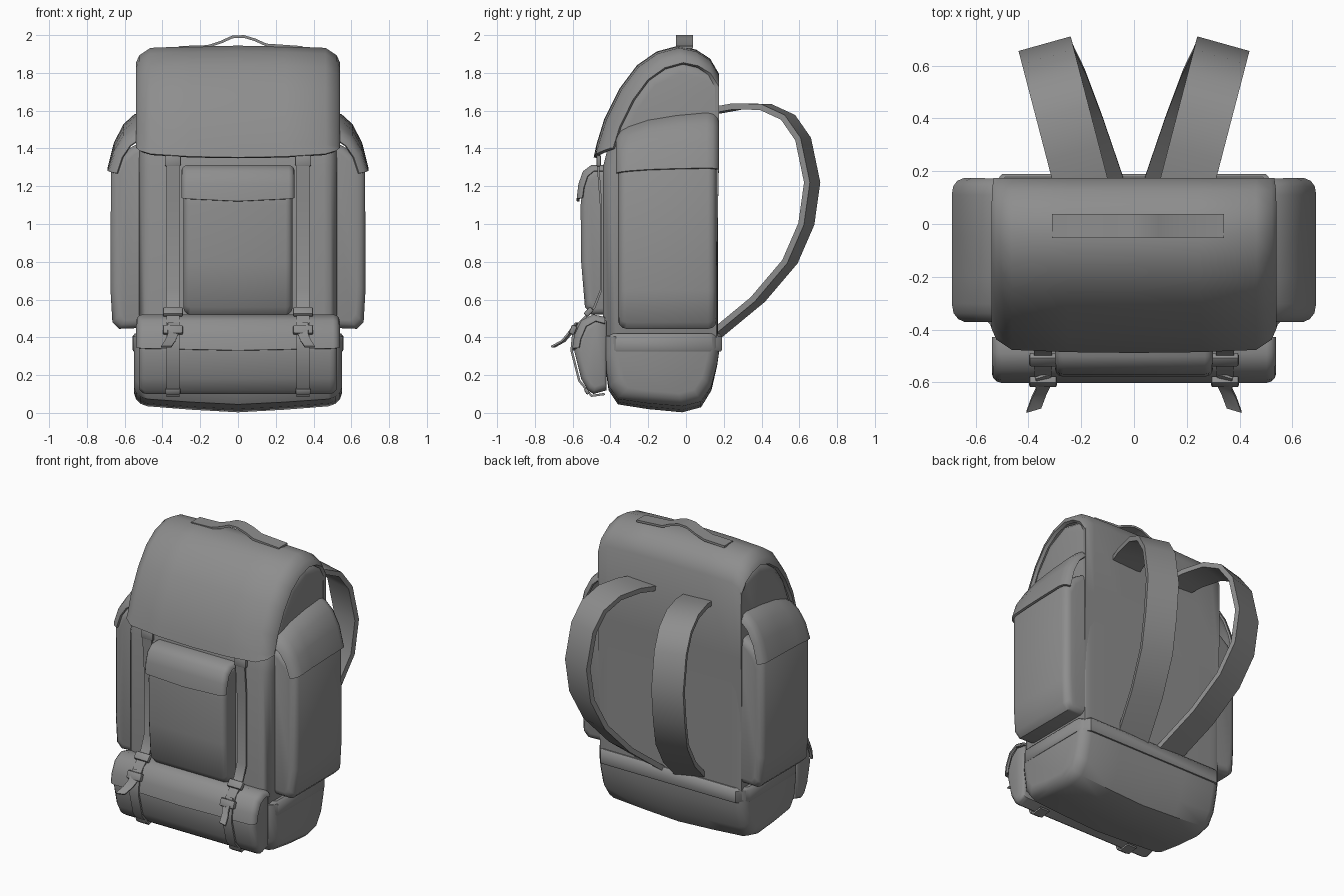
import bpy, bmesh, math
from mathutils import Vector

if "Cube" in bpy.data.objects:
    bpy.data.objects.remove(bpy.data.objects["Cube"])

# Dark grey canvas
canvas = bpy.data.materials.new("dark_canvas")
canvas.diffuse_color = (.27, .27, .27, 1)
canvas.use_nodes = True
canvas.node_tree.nodes["Principled BSDF"].inputs["Base Color"].default_value = canvas.diffuse_color


def finish(name, bm, thick=0.0):
    bmesh.ops.recalc_face_normals(bm, faces=bm.faces[:])
    me = bpy.data.meshes.new(name)
    bm.to_mesh(me)
    bm.free()
    me.materials.append(canvas)
    ob = bpy.data.objects.new(name, me)
    bpy.context.collection.objects.link(ob)
    bpy.ops.object.select_all(action='DESELECT')
    ob.select_set(True)
    bpy.context.view_layer.objects.active = ob
    if thick:
        m = ob.modifiers.new("thickness", 'SOLIDIFY')
        m.thickness, m.offset = thick, 0
        bpy.ops.object.modifier_apply(modifier=m.name)
    bpy.ops.object.shade_smooth_by_angle(angle=math.radians(42))
    return ob


def rounded(t0, t1, r, bulge=0.0):
    """Stations (position, inset) with quarter-round ends."""
    q = [(0, r), (.134 * r, .5 * r), (.5 * r, .134 * r), (r, 0)]
    return [(t0 + d, i) for d, i in q] + [((t0 + t1) / 2, -bulge)] + [(t1 - d, i) for d, i in q[::-1]]


def mirrored(half):
    """Stations for the negative side plus their mirror image."""
    return half + [(-t, i) for t, i in half[::-1] if t]


def loft(name, prof, stations, axis='X', centre=None, closed=True, thick=0.0, sag=0.0, side=1):
    """Sweep a 2D profile along an axis, shrinking it by each station's inset (one value or two)."""
    lo = [min(p[k] for p in prof) for k in (0, 1)]
    hi = [max(p[k] for p in prof) for k in (0, 1)]
    c = centre or [(lo[k] + hi[k]) / 2 for k in (0, 1)]
    ext = [max(hi[k] - c[k], c[k] - lo[k]) for k in (0, 1)]
    tm, th = (stations[0][0] + stations[-1][0]) / 2, (stations[-1][0] - stations[0][0]) / 2
    bm = bmesh.new()
    rings = []
    for t, inset in stations:
        ins = inset if isinstance(inset, tuple) else (inset, inset)
        ring = []
        for j, p in enumerate(prof):
            a, b = [c[k] + (p[k] - c[k]) * (1 - ins[k] / ext[k]) for k in (0, 1)]
            if j == len(prof) - 1 and sag:
                b += sag * ((t - tm) / th) ** 2 + .5 * max(ins[0], 0)
            co = {'X': (t, a, b), 'Y': (side * a, t, b), 'Z': (a, b, t)}[axis]
            ring.append(bm.verts.new(co))
        rings.append(ring)
    n = len(prof)
    for r0, r1 in zip(rings, rings[1:]):
        for j in range(n if closed else n - 1):
            k = (j + 1) % n
            bm.faces.new((r0[j], r0[k], r1[k], r1[j]))
    if closed:
        bm.faces.new(rings[0])
        bm.faces.new(rings[-1])
    return finish(name, bm, thick)


def ribbon(name, path, width, across, thick):
    """Flat webbing strap following a path."""
    w = Vector(across).normalized() * width / 2
    bm = bmesh.new()
    pairs = [(bm.verts.new(Vector(p) - w), bm.verts.new(Vector(p) + w)) for p in path]
    for a, b in zip(pairs, pairs[1:]):
        bm.faces.new((a[0], a[1], b[1], b[0]))
    return finish(name, bm, thick)


def box(name, loc, size, tilt=0.0, bevel=.008):
    bm = bmesh.new()
    bmesh.ops.create_cube(bm, size=1)
    bmesh.ops.scale(bm, vec=size, verts=bm.verts)
    bmesh.ops.bevel(bm, geom=bm.edges[:], offset=bevel, segments=2, affect='EDGES', profile=.5)
    ob = finish(name, bm)
    ob.location = loc
    ob.rotation_euler.x = tilt
    return ob


# Main sack, domed at the top
loft("main_body", [(.17, .36), (.17, 1.78), (.1, 1.835), (-.05, 1.87), (-.2, 1.8), (-.32, 1.65),
                   (-.4, 1.46), (-.44, 1.3), (-.44, .36)],
     rounded(-.525, .525, .07), centre=(.1, .9))

# Rounded base with a sagging bottom, and the seam band above it
loft("base", [(-.43, .41), (-.435, .3), (-.41, .12), (-.36, .045), (-.2, .02), (-.02, .003),
              (.08, .03), (.135, .12), (.165, .25), (.178, .34), (.178, .41)],
     mirrored([(-.55, (.07, .1)), (-.54, (.04, .07)), (-.515, (.01, .045)), (-.48, (0, .032)),
               (-.25, (0, .014)), (0, (0, 0))]), centre=(-.1, .38))
loft("base_band", [(-.558, .12), (-.5, .19), (.5, .19), (.558, .12), (.555, -.37), (.49, -.44),
                   (-.49, -.44), (-.555, -.37)],
     [(.325, .004), (.335, 0), (.405, 0), (.42, .012)], axis='Z')

# Top lid draped over the dome, running into the back panel
loft("lid", [(.148, .6), (.163, 1.3), (.164, 1.79), (.12, 1.865), (.05, 1.91), (-.04, 1.93), (-.15, 1.9),
             (-.25, 1.83), (-.34, 1.71), (-.42, 1.55), (-.46, 1.42), (-.475, 1.35)],
     mirrored([(-.53, .08), (-.515, .045), (-.46, .008), (-.25, 0), (0, -.003)]),
     centre=(.16, 1.25), closed=False, thick=.022, sag=.02)

# Carry handle
ribbon("carry_handle", [(x, -.008, z) for x, z in
                        [(-.31, 1.935), (-.16, 1.94), (-.09, 1.963), (-.03, 1.99), (.03, 1.993),
                         (.09, 1.975), (.15, 1.948), (.34, 1.935)]], .09, (0, 1, 0), .014)

# Front pocket and flap
loft("front_pocket", [(-.42, .52), (-.5, .52), (-.535, .56), (-.555, .8), (-.558, 1.1),
                      (-.54, 1.25), (-.5, 1.29), (-.42, 1.29)],
     rounded(-.288, .288, .035), centre=(-.44, .9))
loft("front_pocket_flap", [(-.43, 1.305), (-.5, 1.305), (-.54, 1.275), (-.563, 1.21), (-.572, 1.12)],
     rounded(-.293, .293, .025), centre=(-.42, 1.0), closed=False, thick=.014, sag=.015)

# Lower front pouch and flap
loft("lower_pouch", [(-.42, .49), (-.49, .505), (-.55, .46), (-.585, .38), (-.59, .32), (-.555, .18),
                     (-.52, .12), (-.49, .1), (-.42, .12)],
     rounded(-.525, .525, .04), centre=(-.46, .3))
loft("lower_pouch_flap", [(-.43, .5), (-.49, .515), (-.55, .485), (-.585, .41), (-.595, .33)],
     rounded(-.532, .532, .03), centre=(-.42, .2), closed=False, thick=.014, sag=.012)

shoulder = [(.15, 1.6), (.27, 1.622), (.42, 1.62), (.54, 1.565), (.62, 1.45), (.668, 1.22),
            (.637, 1.0), (.55, .8), (.38, .6), (.15, .41)]
closure = [(-.468, 1.37), (-.465, 1.3), (-.45, 1.1), (-.45, .65), (-.485, .56), (-.525, .515),
           (-.565, .475), (-.598, .41), (-.606, .33), (-.565, .17), (-.5, .09), (-.43, .1)]

for side, tag in ((1, "right"), (-1, "left")):
    # Side pockets with sloping flaps
    loft("side_pocket_" + tag, [(.5, .45), (.63, .445), (.665, .48), (.675, .65), (.673, 1.28),
                                (.63, 1.36), (.56, 1.41), (.5, 1.44)],
         rounded(-.36, .162, .045), axis='Y', centre=(.5, .95), side=side)
    loft("side_pocket_flap_" + tag, [(.5, 1.59), (.545, 1.575), (.6, 1.525), (.65, 1.43), (.684, 1.295)],
         [(-.365, (.045, .135)), (-.355, (.022, .115)), (-.335, (.006, .095)), (-.3, (0, .075)),
          (-.2, (0, .04)), (-.05, (0, .015)), (.11, (0, 0)), (.14, (.005, .006)), (.158, (.018, .018)),
          (.167, (.04, .035))],
         axis='Y', centre=(.4, 1.22), closed=False, thick=.014, side=side)

    # Padded shoulder straps, splayed outwards
    ribbon("shoulder_strap_" + tag,
           [(side * (.14 + .06 * min(1, (z - .41) / .6) + .26 * (y - .15)), y, z) for y, z in shoulder],
           .205, (1, -.28 * side, 0), .032)

    # Closure straps, loose tails, buckles
    x = .345 * side
    ribbon("closure_strap_" + tag, [(x, y, z) for y, z in closure], .068, (1, 0, 0), .012)
    ribbon("strap_tail_" + tag, [(x, -.575, .475), (x, -.62, .415), (x + .015 * side, -.65, .38),
                                 (x + .035 * side, -.705, .35)], .058, (1, -.3 * side, 0), .01)
    box("strap_anchor_" + tag, (x, -.462, 1.335), (.085, .025, .06))
    box("upper_buckle_" + tag, (x, -.515, .535), (.105, .03, .05), -.75)
    box("lower_buckle_" + tag, (x, -.598, .44), (.105, .03, .05), -.4)
    box("lower_strap_end_" + tag, (x, -.525, .115), (.08, .02, .035), .5)
